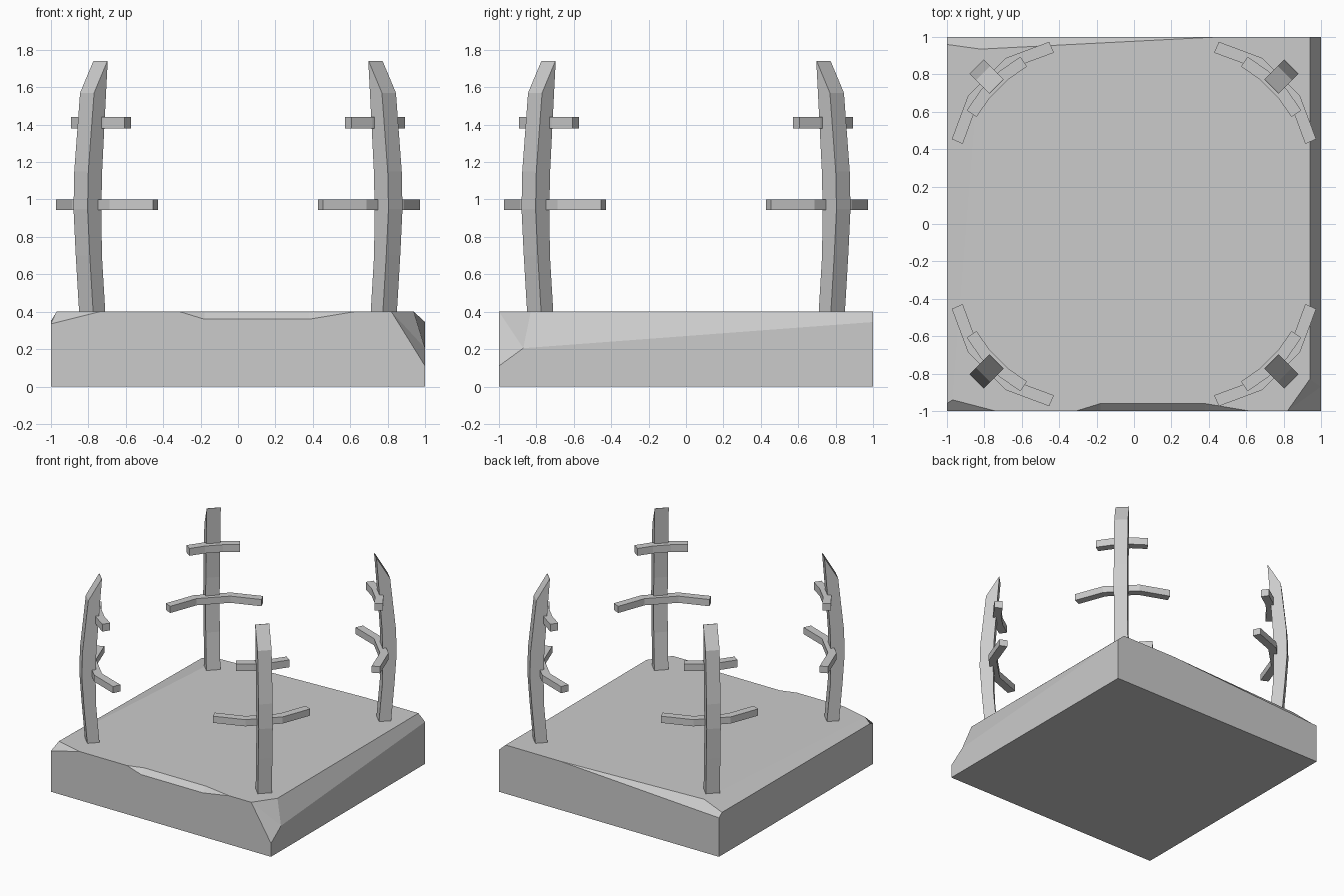
import bpy, bmesh

if "Cube" in bpy.data.objects:
    bpy.data.objects.remove(bpy.data.objects["Cube"])


def make_object(name, verts, faces, mirror=False):
    """Mesh object with outward normals, optionally mirrored to all four corners."""
    mesh = bpy.data.meshes.new(name)
    mesh.from_pydata(verts, [], faces)
    bm = bmesh.new()
    bm.from_mesh(mesh)
    bmesh.ops.recalc_face_normals(bm, faces=bm.faces)
    bm.to_mesh(mesh)
    bm.free()
    obj = bpy.data.objects.new(name, mesh)
    bpy.context.collection.objects.link(obj)
    if mirror:
        mod = obj.modifiers.new("four_corners", 'MIRROR')
        mod.use_axis = (True, True, False)
        mod.use_mirror_merge = False
    return obj


def strip_solid(name, rows):
    """Solid through successive four-point cross-sections."""
    verts = [p for row in rows for p in row]
    n = len(rows)
    faces = [(0, 1, 2, 3), tuple(4 * (n - 1) + k for k in range(4))]
    for i in range(n - 1):
        for k in range(4):
            a, b = 4 * i + k, 4 * i + (k + 1) % 4
            faces.append((a, b, b + 4, a + 4))
    return make_object(name, verts, faces, mirror=True)


def corner(c, d, z):
    """Front-left corner frame: c runs outward on the diagonal, d across it."""
    return (-c - d, -c + d, z)


# Stone slab with chipped edges
T = 0.4
top = [(-.97, -.94), (-.74, -1), (-.31, -1), (-.18, -.96), (.38, -.96), (.62, -1),
       (.82, -1), (.94, -.83), (.94, 1), (.45, 1), (-.82, .935)]
verts = [(x, y, T) for x, y in top] + [
    (-1, -1, .335), (-1, -.96, .345), (-.18, -1, .36), (.38, -1, .36), (1, -1, .11),
    (1, -.87, .205), (1, 1, .345), (-1, 1, .32), (-1, .96, .35),
    (-1, -1, 0), (1, -1, 0), (1, 1, 0), (-1, 1, 0)]
faces = [
    tuple(range(11)),
    (0, 12, 11, 1),                              # front left chip
    (2, 13, 3), (3, 13, 14, 4), (4, 14, 5),      # front middle chip
    (6, 15, 16), (6, 16, 7),                     # front right chip
    (7, 16, 17, 8),                              # right bevel
    (9, 18, 19, 10), (0, 10, 19, 12),            # back and left bevels
    (20, 21, 15, 6, 5, 14, 13, 2, 1, 11),
    (21, 22, 17, 16, 15), (22, 23, 18, 9, 8, 17),
    (23, 20, 11, 12, 19, 18), (23, 22, 21, 20)]
make_object("stone_slab", verts, faces)

# Curved corner posts: height, outer and inner diagonal distance
H = 0.0375
post = [(.38, .811, .746), (.7, .83, .765), (.95, .842, .768),
        (1.15, .838, .764), (1.57, .807, .743), (1.74, .736, .734)]
strip_solid("corner_posts", [[corner(o, -H, z), corner(o, H, z),
                              corner(i, H, z), corner(i, -H, z)] for z, o, i in post])


# Bent crossbars: outer and inner (across, outward) points of one half
def crossbar(name, half, z0, z1):
    full = [((-a[0], a[1]), (-b[0], b[1])) for a, b in half] + half[::-1]
    strip_solid(name, [[corner(o[1], o[0], z0), corner(o[1], o[0], z1),
                        corner(i[1], i[0], z1), corner(i[1], i[0], z0)] for o, i in full])


crossbar("lower_crossbars", [((.26, .714), (.244, .672)), ((.1, .787), (.09, .743))], .945, 1.0)
crossbar("upper_crossbars", [((.143, .751), (.135, .707)), ((.05, .768), (.048, .723))], 1.38, 1.44)
